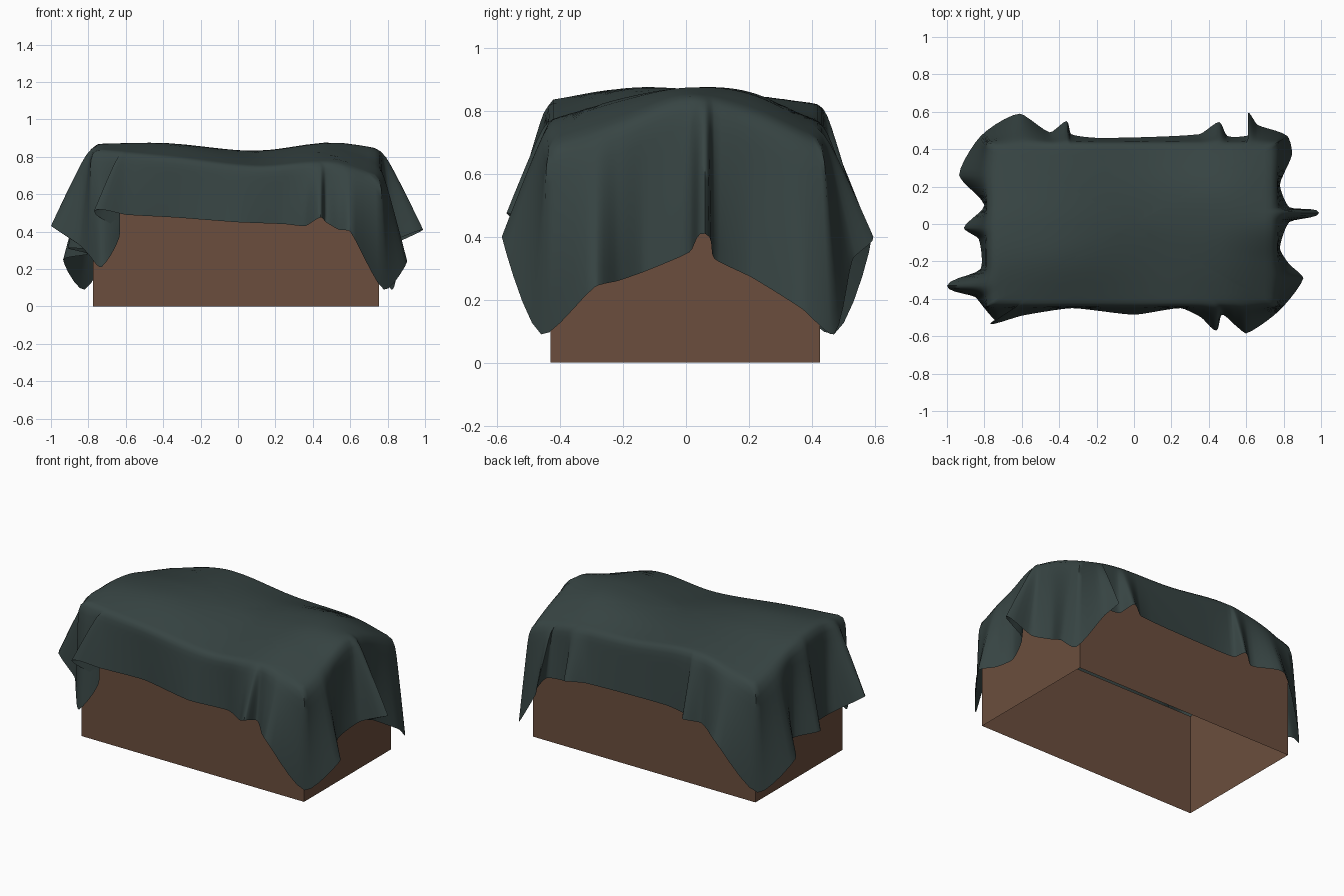
import bpy, bmesh, math
from mathutils import Vector

if "Cube" in bpy.data.objects:
    bpy.data.objects.remove(bpy.data.objects["Cube"])

X0, X1, Y0, Y1 = -0.775, 0.755, -0.43, 0.425


def material(name, rgb):
    m = bpy.data.materials.new(name)
    m.diffuse_color = (*rgb, 1)
    m.use_nodes = True
    m.node_tree.nodes["Principled BSDF"].inputs["Base Color"].default_value = m.diffuse_color
    return m


def finish(bm, name, mat):
    me = bpy.data.meshes.new(name)
    bm.to_mesh(me)
    bm.free()
    me.materials.append(mat)
    ob = bpy.data.objects.new(name, me)
    bpy.context.collection.objects.link(ob)
    return ob


# Crate: four walls, open at top and bottom
bm = bmesh.new()
corners = [(X0, Y0), (X1, Y0), (X1, Y1), (X0, Y1)]
low = [bm.verts.new((x, y, 0)) for x, y in corners]
high = [bm.verts.new((x, y, 0.63)) for x, y in corners]
for i in range(4):
    j = (i + 1) % 4
    bm.faces.new((low[i], low[j], high[j], high[i]))
finish(bm, "crate_walls", material("brown wood", (0.147, 0.076, 0.047)))

# Lumpy height of the cloth over the crate
GX = [-0.775, -0.37, 0.1, 0.5, 0.755]
GY = [-0.43, -0.2, 0.0, 0.2, 0.425]
GZ = [[0.84, 0.80, 0.75, 0.77, 0.69],
      [0.87, 0.865, 0.80, 0.84, 0.77],
      [0.85, 0.87, 0.83, 0.875, 0.845],
      [0.79, 0.85, 0.825, 0.86, 0.80],
      [0.72, 0.82, 0.775, 0.755, 0.70]]


def spline(xs, vs, x):
    x = min(max(x, xs[0]), xs[-1])
    n = len(xs)
    i = max(k for k in range(n - 1) if x >= xs[k])

    def slope(k):
        a, b = max(k - 1, 0), min(k + 1, n - 1)
        return (vs[b] - vs[a]) / (xs[b] - xs[a])
    h = xs[i + 1] - xs[i]
    t = (x - xs[i]) / h
    return ((2 * t**3 - 3 * t**2 + 1) * vs[i] + (t**3 - 2 * t**2 + t) * h * slope(i)
            + (3 * t**2 - 2 * t**3) * vs[i + 1] + (t**3 - t**2) * h * slope(i + 1))


def height(x, y):
    return spline(GY, [spline(GX, row, x) for row in GZ], y)


# Hem of the cloth, counter-clockwise from the front left corner
HEM = [(-.80, -.45, .28), (-.73, -.52, .21), (-.63, -.46, .40), (-.77, -.535, .51),
       (-.60, -.49, .49), (-.33, -.45, .475), (0, -.485, .45), (.25, -.45, .44),
       (.36, -.50, .43), (.44, -.57, .475), (.47, -.485, .45), (.54, -.54, .41),
       (.60, -.585, .40), (.78, -.46, .09), (.905, -.29, .24), (.83, -.215, .26),
       (.78, -.13, .29), (.83, .01, .35), (.99, .06, .41), (.83, .09, .33),
       (.78, .21, .27), (.845, .37, .17), (.82, .47, .09), (.66, .53, .33),
       (.61, .595, .40), (.62, .48, .42), (.50, .47, .43), (.455, .545, .47),
       (.35, .48, .46), (-.18, .46, .46), (-.335, .48, .45), (-.36, .55, .455),
       (-.45, .49, .43), (-.61, .59, .40), (-.82, .47, .09), (-.935, .26, .25),
       (-.80, .10, .28), (-.91, -.02, .31), (-.83, -.08, .31), (-.82, -.24, .31),
       (-1.0, -.33, .43), (-.85, -.39, .33)]
hem_pts = [Vector(p) for p in HEM]

# Rim point above each hem point; folds keep the previous rim point
PAD = 0.012
rims = []
for x, y, z in HEM:
    r = Vector((min(max(x, X0 - PAD), X1 + PAD), min(max(y, Y0 - PAD), Y1 + PAD)))
    if rims and rims[-1].x * r.y - rims[-1].y * r.x < 0:
        r = rims[-1].copy()
    rims.append(r)


def hem_at(i, t):
    """Soft curve through the hem points, a little tighter than a full spline."""
    n = len(hem_pts)
    a, b, c, d = (hem_pts[(i + k) % n] for k in (-1, 0, 1, 2))
    reach = (c - b).length

    def tangent(v):
        return v.normalized() * reach * 0.55
    m0, m1 = tangent(c - a), tangent(d - b)
    return ((2 * t**3 - 3 * t**2 + 1) * b + (t**3 - 2 * t**2 + t) * m0
            + (3 * t**2 - 2 * t**3) * c + (t**3 - t**2) * m1)


# Cloth: each strand runs from the centre to the rim, then down to the hem
RADII = [0.12 * k for k in range(1, 8)] + [0.91, 0.96, 1.0]
RIM = len(RADII) - 1
DROP = 10
SUB = 5
strands = []
for i in range(len(HEM)):
    j = (i + 1) % len(HEM)
    for s in range(SUB):
        t = s / SUB
        rim = rims[i].lerp(rims[j], t)
        hem = hem_at(i, t)
        pts = []
        for f in RADII:
            p = rim * f
            pts.append(Vector((p.x, p.y, height(p.x, p.y))))
        top = pts[-1]
        for k in range(1, DROP + 1):
            u = k / DROP
            w = u ** 0.93
            pts.append(Vector((top.x + (hem.x - top.x) * w, top.y + (hem.y - top.y) * w,
                               top.z + (hem.z - top.z) * u)))
        # round the bend over the rim
        for _ in range(2):
            old = [p.copy() for p in pts]
            for k in range(RIM - 1, RIM + 3):
                pts[k] = old[k] * 0.5 + (old[k - 1] + old[k + 1]) * 0.25
        strands.append(pts)

bm = bmesh.new()
centre = bm.verts.new((0, 0, height(0, 0)))
rows = [[bm.verts.new(p) for p in pts] for pts in strands]
for a, b in zip(rows, rows[1:] + rows[:1]):
    bm.faces.new((centre, a[0], b[0]))
    for k in range(len(a) - 1):
        bm.faces.new((a[k], a[k + 1], b[k + 1], b[k]))
bmesh.ops.remove_doubles(bm, verts=bm.verts, dist=0.0004)
cloth = finish(bm, "draped_cloth", material("dark green grey cloth", (0.038, 0.058, 0.056)))
bpy.context.view_layer.objects.active = cloth
cloth.select_set(True)
bpy.ops.object.shade_smooth_by_angle(angle=math.radians(70))
